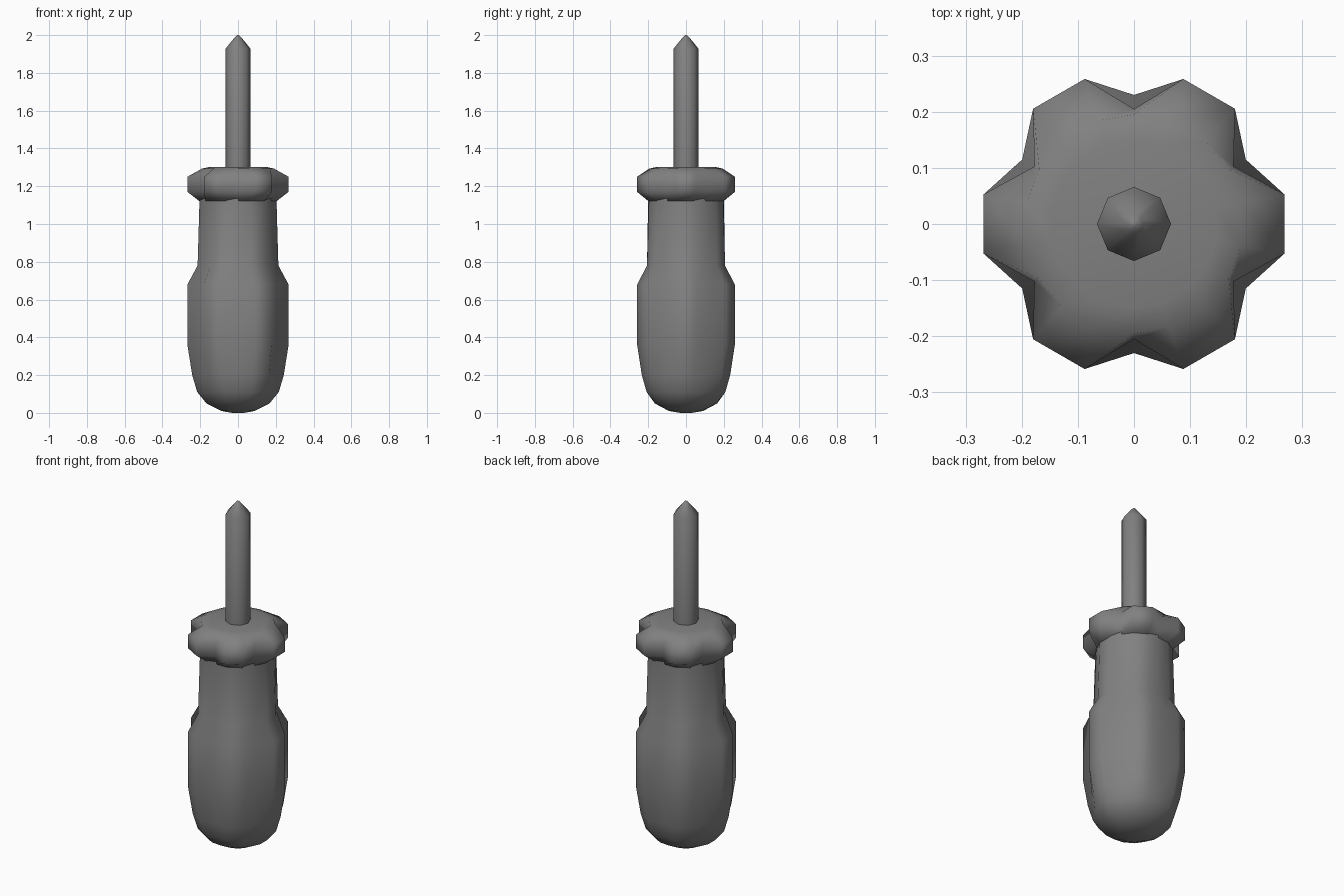
import bpy, bmesh, math

cube = bpy.data.objects.get("Cube")
if cube:
    bpy.data.objects.remove(cube, do_unlink=True)

grey = bpy.data.materials.new("mid grey")
grey.use_nodes = True
colour = (0.22, 0.22, 0.22, 1)
grey.diffuse_color = colour
grey.node_tree.nodes["Principled BSDF"].inputs["Base Color"].default_value = colour


def lobed(lobe, groove):
    """Six flat lobes with a sharp valley between each pair."""
    points = []
    for k in range(6):
        for offset, r in ((-11.2, lobe), (11.2, lobe), (30, groove)):
            a = math.radians(60 * k + offset)
            points.append((r * math.cos(a), r * math.sin(a)))
    return points


def octagon(r):
    return [(r * math.cos(k * math.pi / 4), r * math.sin(k * math.pi / 4)) for k in range(8)]


def loft(name, sections):
    """Skin a stack of (height, outline) sections and cap both ends."""
    bm = bmesh.new()
    rings = [[bm.verts.new((x, y, z)) for x, y in outline] for z, outline in sections]
    n = len(rings[0])
    for low, high in zip(rings, rings[1:]):
        for i in range(n):
            j = (i + 1) % n
            bm.faces.new((low[i], low[j], high[j], high[i]))
    bm.faces.new(rings[0][::-1])
    bm.faces.new(rings[-1])
    bmesh.ops.recalc_face_normals(bm, faces=bm.faces)
    mesh = bpy.data.meshes.new(name)
    bm.to_mesh(mesh)
    bm.free()
    mesh.materials.append(grey)
    obj = bpy.data.objects.new(name, mesh)
    bpy.context.collection.objects.link(obj)
    bpy.ops.object.select_all(action='DESELECT')
    obj.select_set(True)
    bpy.context.view_layer.objects.active = obj
    bpy.ops.object.shade_smooth_by_angle(angle=math.radians(75))
    return obj


# Handle grip: domed butt, fluted belly, slim neck (height, lobe, groove)
grip = [(0, 0.03, 0.03), (0.01, 0.09, 0.09), (0.05, 0.17, 0.165), (0.11, 0.22, 0.208),
        (0.2, 0.247, 0.224), (0.36, 0.273, 0.23), (0.68, 0.273, 0.23),
        (0.78, 0.218, 0.205), (1.15, 0.207, 0.2)]
loft("handle_grip", [(z, lobed(a, b)) for z, a, b in grip])

# Flared collar with deeper flutes
collar = [(1.12, 0.207, 0.198), (1.17, 0.273, 0.205), (1.25, 0.273, 0.205),
          (1.293, 0.195, 0.195), (1.303, 0.15, 0.15)]
loft("handle_collar", [(z, lobed(a, b)) for z, a, b in collar])

# Eight-sided shaft with a pointed tip
shaft = [(1.28, 0.066), (1.928, 0.066), (1.99, 0.016), (2.0, 0.005)]
loft("shaft", [(z, octagon(r)) for z, r in shaft])
